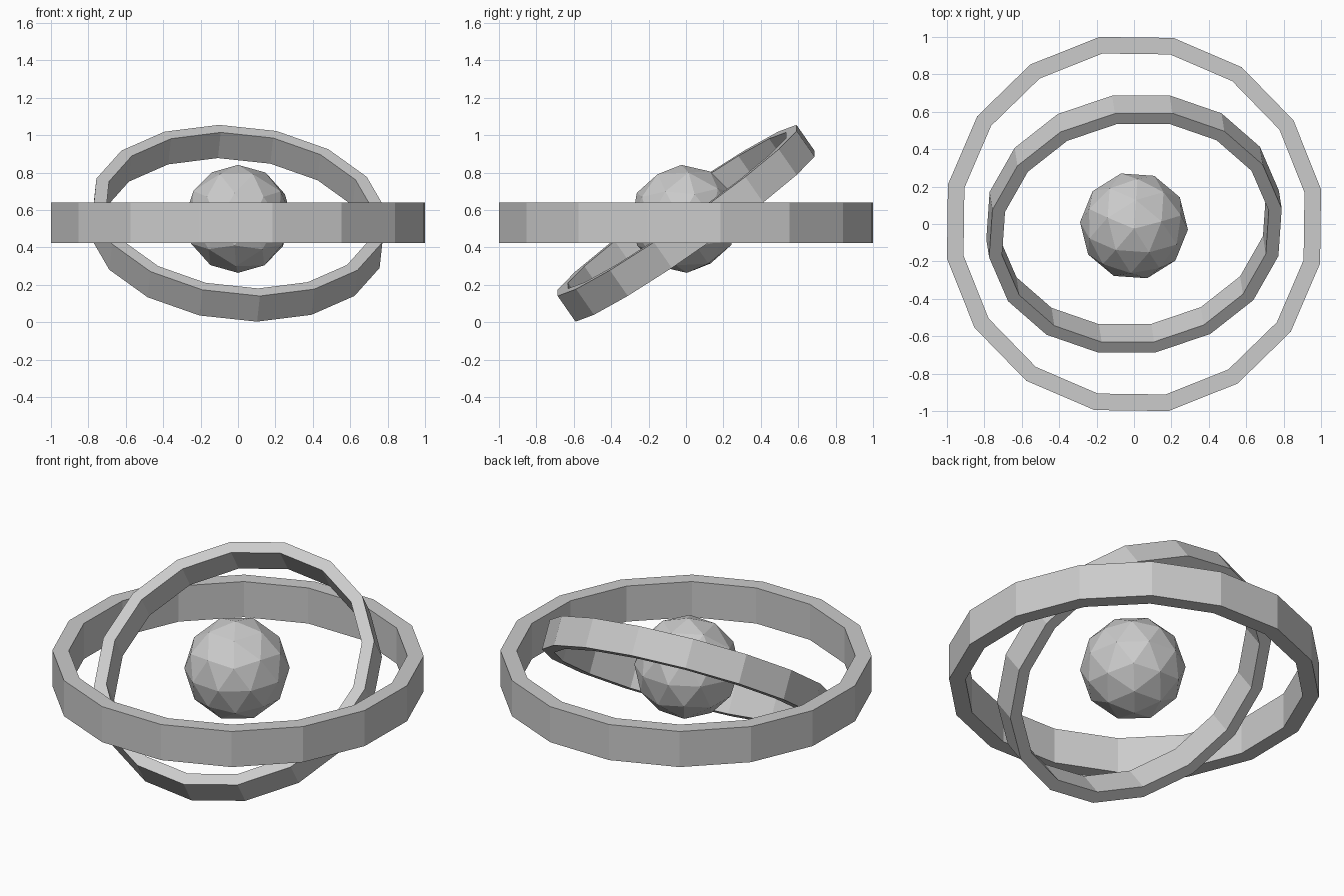
import bpy, bmesh, math
from mathutils import Matrix, Vector

if "Cube" in bpy.data.objects:
    bpy.data.objects.remove(bpy.data.objects["Cube"])

SIDES = 16
CENTRE = Vector((0, 0, 0.532))


def add_object(name, bm, matrix):
    bmesh.ops.transform(bm, matrix=matrix, verts=bm.verts)
    bmesh.ops.recalc_face_normals(bm, faces=bm.faces)
    mesh = bpy.data.meshes.new(name)
    bm.to_mesh(mesh)
    bm.free()
    obj = bpy.data.objects.new(name, mesh)
    bpy.context.collection.objects.link(obj)
    return obj


def band_ring(name, outer, inner, height, matrix):
    """Flat-faced ring with a rectangular section, axis along local z."""
    bm = bmesh.new()
    h = height / 2
    profile = [(outer, -h), (outer, h), (inner, h), (inner, -h)]
    loops = []
    for i in range(SIDES):
        a = math.tau * i / SIDES
        loops.append([bm.verts.new((r * math.cos(a), r * math.sin(a), z))
                      for r, z in profile])
    for i in range(SIDES):
        p, q = loops[i], loops[(i + 1) % SIDES]
        for j in range(4):
            k = (j + 1) % 4
            bm.faces.new((p[j], q[j], q[k], p[k]))
    return add_object(name, bm, matrix)


# Level outer ring
band_ring("outer_ring", 1.017, 0.927, 0.215,
          Matrix.Translation(CENTRE) @ Matrix.Rotation(math.radians(10.5), 4, 'Z'))

# Tilted inner ring: axis direction and the direction of one corner
axis = Vector((0.09, -0.57, 0.817)).normalized()
corner = Vector((-0.11, 0.641, 0.453))
corner = (corner - axis * corner.dot(axis)).normalized()
side = axis.cross(corner)
tilt = Matrix((corner, side, axis)).transposed().to_4x4()
band_ring("inner_ring", 0.793, 0.723, 0.168,
          Matrix.Translation(CENTRE - Vector((0, 0, 0.003))) @ tilt)

# Faceted core sphere
bm = bmesh.new()
bmesh.ops.create_icosphere(bm, subdivisions=2, radius=0.289)
add_object("core_sphere", bm,
           Matrix.Translation((0, -0.01, 0.5525))
           @ Matrix.Rotation(math.radians(3), 4, 'X')
           @ Matrix.Rotation(math.radians(14), 4, 'Z'))
